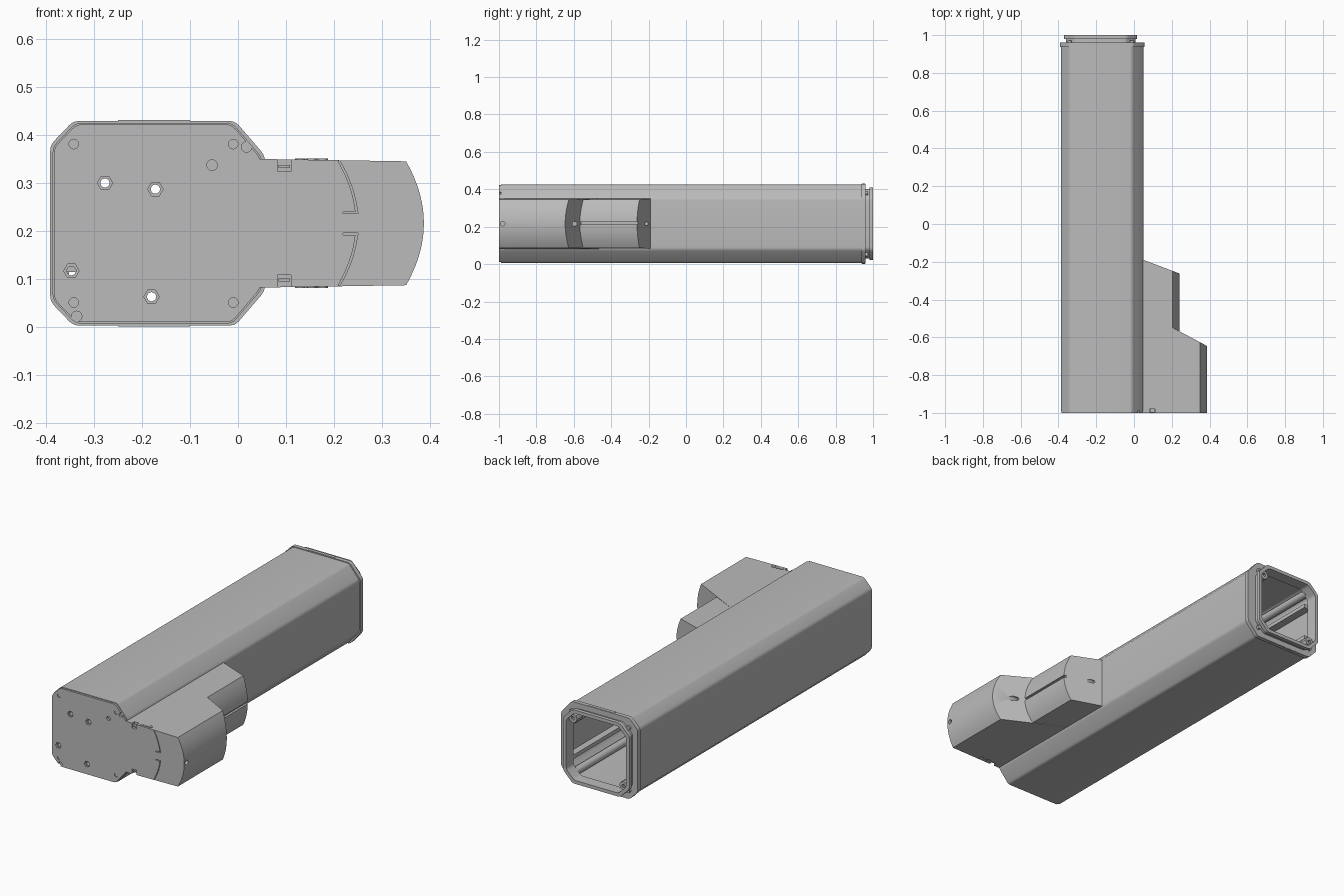
import bpy, bmesh, math

if "Cube" in bpy.data.objects:
    bpy.data.objects.remove(bpy.data.objects["Cube"])

grey = bpy.data.materials.new("light_grey")
grey.use_nodes = True
grey.diffuse_color = (0.5, 0.5, 0.5, 1)
grey.node_tree.nodes["Principled BSDF"].inputs["Base Color"].default_value = (0.5, 0.5, 0.5, 1)
grey.node_tree.nodes["Principled BSDF"].inputs["Roughness"].default_value = 0.6

MID = 0.216  # height of the horizontal symmetry plane


def finish(name, bm):
    bmesh.ops.recalc_face_normals(bm, faces=bm.faces)
    mesh = bpy.data.meshes.new(name)
    bm.to_mesh(mesh)
    bm.free()
    mesh.materials.append(grey)
    ob = bpy.data.objects.new(name, mesh)
    bpy.context.collection.objects.link(ob)
    return ob


def prism(name, pts, y0, y1, cut=None):
    """Extrude an x-z profile along y; optionally trim by a plane."""
    bm = bmesh.new()
    face = bm.faces.new([bm.verts.new((x, y0, z)) for x, z in pts])
    ext = bmesh.ops.extrude_face_region(bm, geom=[face])["geom"]
    bmesh.ops.translate(bm, vec=(0, y1 - y0, 0),
                        verts=[g for g in ext if isinstance(g, bmesh.types.BMVert)])
    if cut:
        res = bmesh.ops.bisect_plane(bm, geom=bm.verts[:] + bm.edges[:] + bm.faces[:],
                                     plane_co=cut[0], plane_no=cut[1], clear_outer=True)
        edges = [e for e in res["geom_cut"] if isinstance(e, bmesh.types.BMEdge)]
        bmesh.ops.edgeloop_fill(bm, edges=edges)
    return finish(name, bm)


def ring(name, outer, inner, y0, y1):
    """Hollow length of profile with open ends."""
    bm = bmesh.new()
    loops = [[bm.verts.new((x, y, z)) for x, z in pts]
             for pts, y in ((outer, y0), (outer, y1), (inner, y1), (inner, y0))]
    n = len(outer)
    for a, b in zip(loops, loops[1:] + loops[:1]):
        for i in range(n):
            bm.faces.new((a[i], a[(i + 1) % n], b[(i + 1) % n], b[i]))
    return finish(name, bm)


def box(name, x0, x1, y0, y1, z0, z1):
    return prism(name, [(x0, z0), (x1, z0), (x1, z1), (x0, z1)], y0, y1)


def circle(x, z, r, n=20):
    return [(x + r * math.cos(2 * math.pi * i / n), z + r * math.sin(2 * math.pi * i / n))
            for i in range(n)]


def side_hole(x, y, z, r, depth):
    """Cutter whose axis runs along x."""
    ob = prism("cutter", circle(0, 0, r), -depth, depth)
    ob.rotation_euler.z = math.pi / 2
    ob.location = (x, y, z)
    return ob


def octagon(x0, x1, half, left, right, inset=0.0, r=0.012):
    """Chamfered section with slightly rounded corners."""
    x0, x1, h = x0 + inset, x1 - inset, half - inset
    (lx, lz), (rx, rz) = [(a - inset * 0.5, b - inset * 0.5) for a, b in (left, right)]
    top = [(x1, h - rz), (x1 - rx, h), (x0 + lx, h), (x0, h - lz)]
    pts = top + [(x, -z) for x, z in reversed(top)]
    out = []
    for i, (x, z) in enumerate(pts):
        ends = []
        for px, pz in (pts[i - 1], pts[(i + 1) % len(pts)]):
            d = math.hypot(px - x, pz - z)
            ends.append((x + (px - x) * r / d, z + (pz - z) * r / d))
        (ax, az), (bx, bz) = ends
        for t in (0, 0.33, 0.67, 1):
            u = 1 - t
            out.append((u * u * ax + 2 * u * t * x + t * t * bx,
                        MID + u * u * az + 2 * u * t * z + t * t * bz))
    return out


def bulge(xmax, drop, n=24, half=0.129):
    """Bowed edge from bottom to top."""
    return [(xmax - drop * (2 * i / n - 1) ** 2, MID + half * (2 * i / n - 1))
            for i in range(n + 1)]


def carve(ob, cutters):
    bpy.context.view_layer.objects.active = ob
    for c in cutters:
        c.hide_render = True
        m = ob.modifiers.new("cut", "BOOLEAN")
        m.operation, m.solver, m.object = "DIFFERENCE", "EXACT", c
        bpy.ops.object.modifier_apply(modifier=m.name)
        bpy.data.objects.remove(c)


# Main extruded tube
LEFT, RIGHT = (0.048, 0.05), (0.062, 0.072)
section = lambda inset: octagon(-0.386, 0.05, 0.209, LEFT, RIGHT, inset)
ring("tube", section(0), section(0.014), -0.99, 0.94)

# Front end plate with screw recesses and through holes
plate = prism("front_plate", section(0.003), -1, -0.97)
cuts = []
for x, z in ((-0.277, 0.30), (-0.172, 0.287), (-0.347, 0.117), (-0.18, 0.063)):
    cuts += [prism("cutter", circle(x, z, 0.016, 6), -1.01, -0.99),
             prism("cutter", circle(x, z, 0.0095), -1.01, -0.95)]
corners = [(x, MID + s * 0.165) for x in (-0.342, -0.01) for s in (-1, 1)]
for x, z in corners:
    cuts.append(prism("cutter", circle(x, z, 0.01), -1.01, -0.996))
for x, z in ((0.018, 0.375), (-0.336, 0.022), (-0.054, 0.337)):
    cuts.append(prism("cutter", circle(x, z, 0.011), -1.01, -0.988))
carve(plate, cuts)

# Inner screw channels and guide rails
for x, z in corners:
    ring("screw_channel", circle(x, z, 0.02), circle(x, z, 0.009), -0.97, 0.95)
    prism("corner_bolt", circle(x, z, 0.011), 0.92, 0.972)
for z in (0.125, 0.307):
    box("left_rail", 0.0, 0.04, -0.97, 0.94, z - 0.01, z + 0.01)
    box("right_rail", -0.376, -0.33, -0.97, 0.94, z - 0.01, z + 0.01)

# Rear flange, neck and lip
mouth = octagon(-0.37, 0.016, 0.194, (0.055, 0.055), (0.055, 0.055), 0.018)
ring("rear_flange", octagon(-0.391, 0.056, 0.213, LEFT, RIGHT), mouth, 0.938, 0.96)
ring("rear_neck", octagon(-0.37, 0.016, 0.194, (0.055, 0.055), (0.055, 0.055), 0.009),
     mouth, 0.955, 0.985)
ring("rear_lip", octagon(-0.37, 0.016, 0.194, (0.055, 0.055), (0.055, 0.055)), mouth, 0.98, 1.0)
for x, z in ((-0.03, 0.355), (-0.325, 0.077)):
    ring("mouth_tab", circle(x, z, 0.024, 8), circle(x, z, 0.009, 8), 0.93, 0.985)

# Slight raised pads on the flange edges
for s in (-1, 1):
    z = MID + s * 0.212
    box("flange_pad", -0.25, -0.10, 0.94, 0.958, z - 0.003, z + 0.003)

# Stepped motor housing: a tall front block and a lower rear block, both cut at a slant
root = [(0.04, MID + 0.134), (0.04, MID - 0.134)]
front = prism("housing_front", bulge(0.387, 0.037) + root, -1, -0.4,
              ((0.235, -0.565, 0), (0.08, 0.15, 0)))
rear = prism("housing_rear", bulge(0.24, 0.035) + root, -0.7, -0.1,
             ((0.05, -0.19, 0), (0.07, 0.185, 0)))

# Cover seam, clip slots and screw holes of the housing
cuts = [side_hole(0.385, -0.98, MID, 0.012, 0.02), side_hole(0.29, -0.595, MID, 0.013, 0.03)]
for s in (-1, 1):
    arc = [(0.25 - 0.038 * (t / 0.13) ** 2, MID + s * t)
           for t in [0.022 + 0.012 * i for i in range(10)]]
    cuts.append(prism("cutter", arc + [(x - 0.004, z) for x, z in reversed(arc)], -1.01, -0.994))
    z = MID + s * 0.022
    cuts.append(box("cutter", 0.219, 0.25, -1.01, -0.994, z - 0.002, z + 0.002))
    z = MID + s * 0.121
    cuts.append(box("cutter", 0.082, 0.11, -1.01, -0.98, z - 0.013, z + 0.013))
carve(front, cuts)
carve(rear, [box("cutter", 0.228, 0.26, -0.6, -0.2, MID - 0.005, MID + 0.008),
             side_hole(0.105, -0.211, MID, 0.009, 0.02)])

# Clips and small terminal studs on both flat sides of the housing
for s in (-1, 1):
    z = MID + s * 0.118
    box("clip", 0.084, 0.108, -0.998, -0.975, z - 0.003, z + 0.003)
    for x in (0.13, 0.153, 0.176):
        stud = prism("terminal_stud", circle(0, 0, 0.011), -0.003, 0.003)
        stud.rotation_euler.x = math.pi / 2
        stud.location = (x, -0.982, MID + s * 0.132)

# Smooth the rounded faces while keeping hard edges
bpy.ops.object.select_all(action="DESELECT")
for ob in bpy.context.collection.objects:
    if ob.type == "MESH" and grey.name in ob.data.materials:
        ob.select_set(True)
        bpy.context.view_layer.objects.active = ob
bpy.ops.object.shade_smooth_by_angle(angle=math.radians(30))
